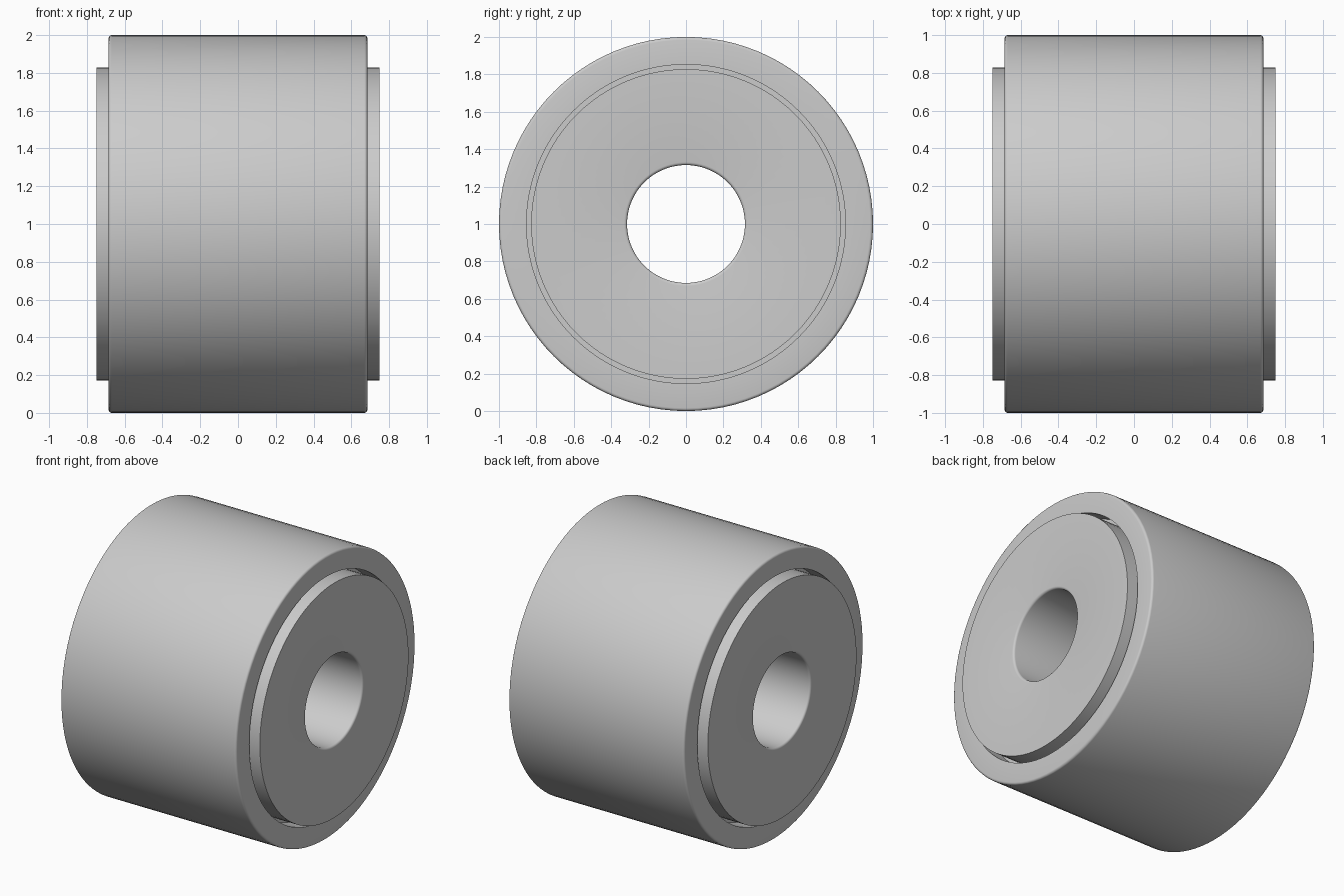
import bpy, math

cube = bpy.data.objects.get("Cube")
if cube:
    bpy.data.objects.remove(cube, do_unlink=True)

SEGMENTS = 96
steel = bpy.data.materials.new("grey steel")
steel.use_nodes = True
colour = (0.6, 0.6, 0.6, 1)
steel.diffuse_color = colour
steel.node_tree.nodes["Principled BSDF"].inputs["Base Color"].default_value = colour


def arc(cx, cr, radius, start, end, steps=4):
    """Rounded profile corner as (x, radius) points."""
    angles = [math.radians(start + (end - start) * i / steps) for i in range(steps + 1)]
    return [(cx + radius * math.cos(a), cr + radius * math.sin(a)) for a in angles]


def lathe(name, half):
    """Mirror half a profile across x and turn it into a closed ring about the x axis."""
    profile = half + [(-x, r) for x, r in reversed(half)]
    n = len(profile)
    verts, faces = [], []
    for s in range(SEGMENTS):
        a = 2 * math.pi * s / SEGMENTS
        verts += [(x, r * math.sin(a), 1 + r * math.cos(a)) for x, r in profile]
        t = (s + 1) % SEGMENTS
        for i in range(n):
            j = (i + 1) % n
            faces.append((s * n + i, s * n + j, t * n + j, t * n + i))
    mesh = bpy.data.meshes.new(name)
    mesh.from_pydata(verts, [], faces)
    mesh.materials.append(steel)
    obj = bpy.data.objects.new(name, mesh)
    bpy.context.collection.objects.link(obj)
    # Consistent outward normals
    bpy.ops.object.select_all(action='DESELECT')
    obj.select_set(True)
    bpy.context.view_layer.objects.active = obj
    bpy.ops.object.mode_set(mode='EDIT')
    bpy.ops.mesh.select_all(action='SELECT')
    bpy.ops.mesh.normals_make_consistent(inside=False)
    bpy.ops.object.mode_set(mode='OBJECT')
    bpy.ops.object.shade_smooth_by_angle(angle=math.radians(35))
    return obj


RING_X, RING_R, RING_IN = 0.685, 1.0, 0.853
HUB_X, HUB_R, BORE = 0.75, 0.828, 0.315
FILLET, GROOVE_X = 0.016, 0.56

# Outer tyre with rounded rims
lathe("outer_ring",
      [(RING_X, RING_IN)] + arc(RING_X - FILLET, RING_R - FILLET, FILLET, 0, 90))

# Inner hub: rounded bore mouth, end discs, and a wider middle closing the groove
lathe("inner_hub",
      arc(HUB_X - FILLET, BORE + FILLET, FILLET, -90, 0)
      + [(HUB_X, HUB_R), (GROOVE_X, HUB_R), (GROOVE_X, RING_IN)])
